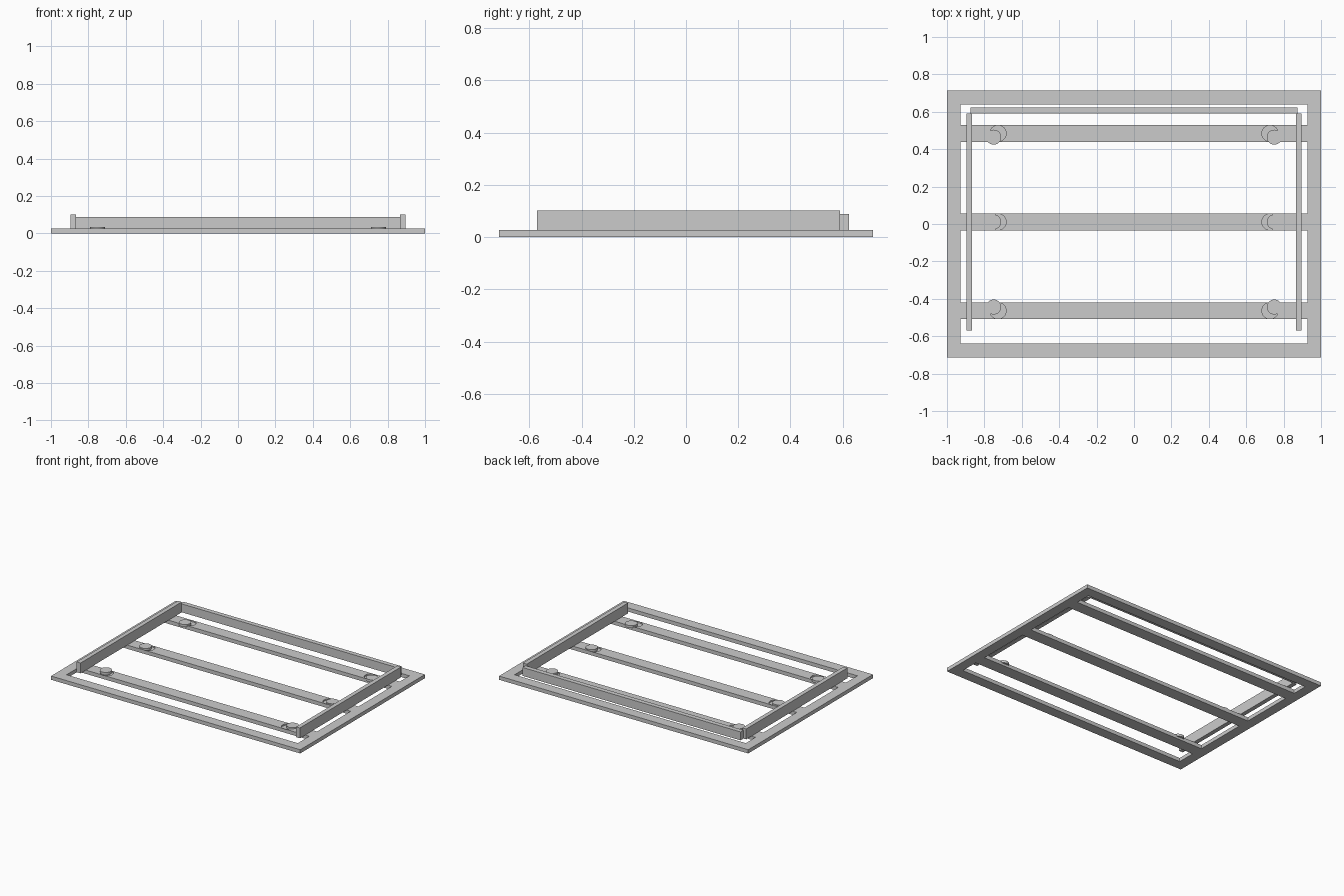
import bpy
import bmesh
import math

cube = bpy.data.objects.get("Cube")
if cube:
    bpy.data.objects.remove(cube, do_unlink=True)

# One grey finish for every part
grey = bpy.data.materials.new("light grey")
grey.use_nodes = True
grey.diffuse_color = (0.6, 0.6, 0.6, 1)
grey.node_tree.nodes["Principled BSDF"].inputs["Base Color"].default_value = (0.6, 0.6, 0.6, 1)

FRAME_X, FRAME_Y = 1.0, 0.715      # outer half sizes
OPEN_X, OPEN_Y = 0.928, 0.64       # opening half sizes
BASE = 0.027                       # frame and slat thickness
SLAT_HALF = 0.0445
POCKET_FLOOR = 0.017


def finish(name, bm):
    bmesh.ops.recalc_face_normals(bm, faces=bm.faces)
    mesh = bpy.data.meshes.new(name)
    bm.to_mesh(mesh)
    bm.free()
    mesh.materials.append(grey)
    obj = bpy.data.objects.new(name, mesh)
    bpy.context.collection.objects.link(obj)
    return obj


def box(name, x, y, z):
    """Box from (min, max) pairs."""
    bm = bmesh.new()
    bmesh.ops.create_cube(bm, size=1)
    for v in bm.verts:
        v.co = [a + (b - a) * (c + 0.5) for (a, b), c in zip((x, y, z), v.co)]
    return finish(name, bm)


def disc(name, x, y, radius, low, high):
    bm = bmesh.new()
    bmesh.ops.create_cone(bm, cap_ends=True, segments=32, radius1=radius,
                          radius2=radius, depth=high - low)
    bmesh.ops.translate(bm, verts=bm.verts, vec=(x, y, (low + high) / 2))
    obj = finish(name, bm)
    obj.data.shade_smooth()
    obj.data.set_sharp_from_angle(angle=math.radians(30))
    return obj


# Flat rectangular base frame: ring of quads extruded upwards
bm = bmesh.new()
corners = [(-1, -1), (1, -1), (1, 1), (-1, 1)]
outer = [bm.verts.new((sx * FRAME_X, sy * FRAME_Y, 0)) for sx, sy in corners]
inner = [bm.verts.new((sx * OPEN_X, sy * OPEN_Y, 0)) for sx, sy in corners]
for i in range(4):
    j = (i + 1) % 4
    bm.faces.new((outer[i], outer[j], inner[j], inner[i]))
ring = bmesh.ops.extrude_face_region(bm, geom=bm.faces[:], use_keep_orig=True)
top = [g for g in ring["geom"] if isinstance(g, bmesh.types.BMVert)]
bmesh.ops.translate(bm, verts=top, vec=(0, 0, BASE))
finish("base_frame", bm)

# Cross slats with round pockets, each pocket holding an offset disc
for label, y, shift in (("back", 0.484, -0.02), ("middle", 0.011, 0), ("front", -0.464, 0.02)):
    slat = box(label + "_slat", (-OPEN_X, OPEN_X), (y - SLAT_HALF, y + SLAT_HALF), (0, BASE))
    for side, s in (("left", 1), ("right", -1)):
        cutter = disc(f"{label}_{side}_pocket_cutter", s * 0.727, y, 0.0435, POCKET_FLOOR, 0.06)
        cutter.hide_render = True
        cutter.hide_set(True)
        cut = slat.modifiers.new("pocket", "BOOLEAN")
        cut.operation = "DIFFERENCE"
        cut.solver = "EXACT"
        cut.object = cutter
        disc(f"{label}_{side}_disc", s * 0.75, y + shift, 0.04, POCKET_FLOOR, 0.035)

# Upright rails on both sides and the back; the front stays open
for side, s in (("left", 1), ("right", -1)):
    box(side + "_rail", sorted((s * 0.865, s * 0.896)), (-0.57, 0.59), (BASE, 0.102))
box("back_rail", (-0.875, 0.875), (0.59, 0.624), (BASE, 0.088))
